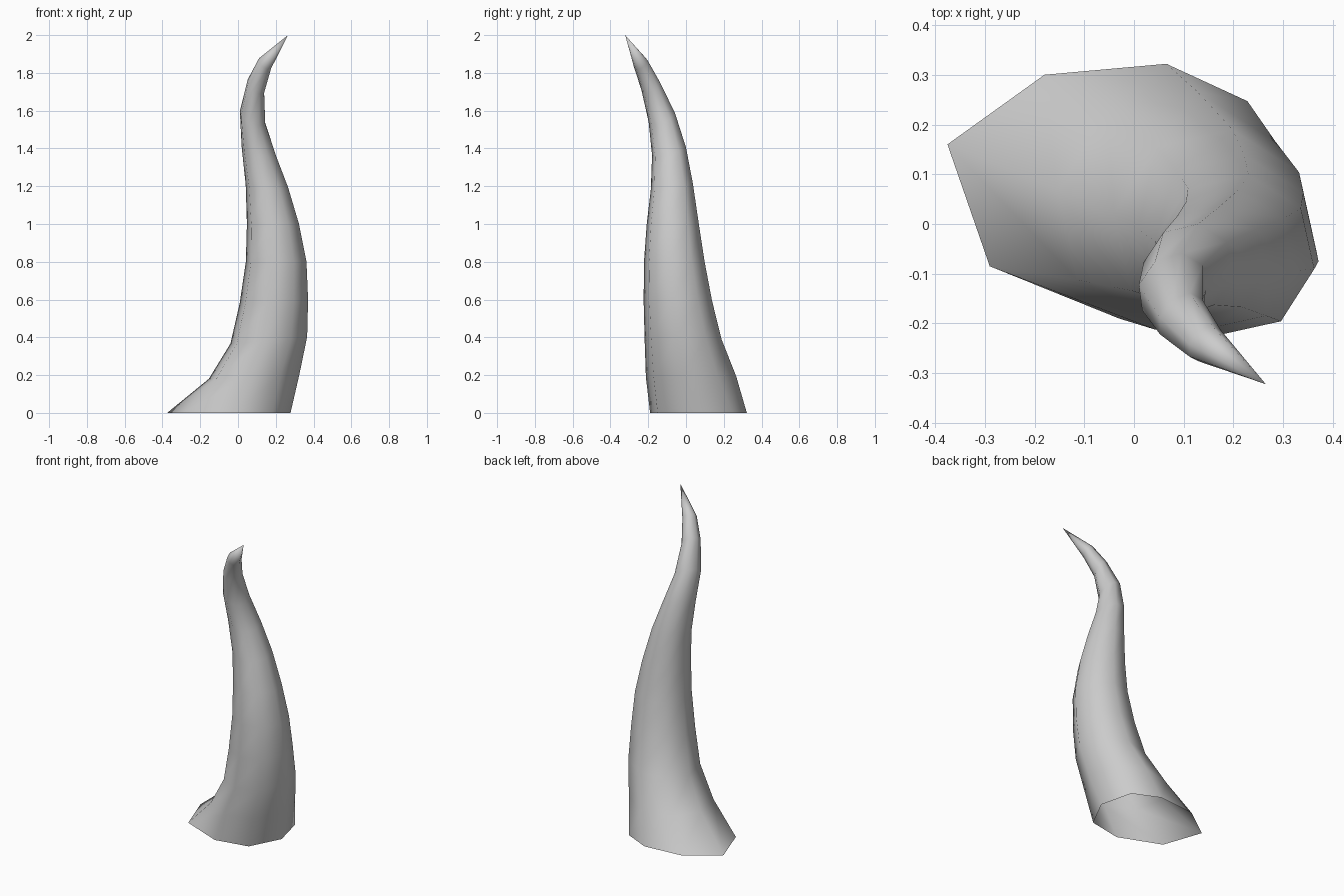
import bpy, bmesh, math
from mathutils import Vector

if "Cube" in bpy.data.objects:
    bpy.data.objects.remove(bpy.data.objects["Cube"])

SIDES = 8
PHASE = math.radians(-10)

# Flared, uneven foot outline (x, y), anticlockwise from the right side
foot = [(.278, .04), (.228, .247), (.065, .322), (-.18, .30),
        (-.375, .16), (-.29, -.085), (-.03, -.19), (.18, -.15)]

# Sections up the horn: centre x, y, z, radius, lean towards x, lean towards y
sections = [
    (.085, .027, .19, .243, -.04, 0),
    (.163, -.015, .385, .207, -.09, 0),
    (.190, -.043, .59, .184, -.05, 0),
    (.202, -.062, .80, .163, 0, 0),
    (.185, -.070, 1.00, .140, 0, 0),
    (.153, -.075, 1.20, .114, .03, -.15),
    (.110, -.090, 1.385, .094, .2, -.28),
    (.077, -.128, 1.563, .076, .48, -.48),
    (.095, -.187, 1.73, .056, .85, -.75),
    (.143, -.240, 1.85, .042, .9, -.8),
]
tip = (.265, -.322, 2.0)


def section_points(x, y, z, r, lean_x, lean_y):
    turn = Vector((0, 0, 1)).rotation_difference(Vector((lean_x, lean_y, 1)))
    pts = []
    for i in range(SIDES):
        a = PHASE + math.tau * i / SIDES
        pts.append(Vector((x, y, z)) + turn @ Vector((r * math.cos(a), r * math.sin(a), 0)))
    return pts


# Loft the open-bottomed horn ring by ring
bm = bmesh.new()
foot_pts = [Vector((x, y, 0)) for x, y in foot]
rings = [[bm.verts.new(p) for p in pts]
         for pts in [foot_pts] + [section_points(*s) for s in sections]]
for low, high in zip(rings, rings[1:]):
    for i in range(SIDES):
        j = (i + 1) % SIDES
        bm.faces.new((low[i], low[j], high[j], high[i]))

# Close to a sharp point
point = bm.verts.new(tip)
for i in range(SIDES):
    bm.faces.new((rings[-1][i], rings[-1][(i + 1) % SIDES], point))
for f in bm.faces:
    f.smooth = True

mesh = bpy.data.meshes.new("curved_horn")
bm.to_mesh(mesh)
bm.free()
horn = bpy.data.objects.new("curved_horn", mesh)
bpy.context.collection.objects.link(horn)
